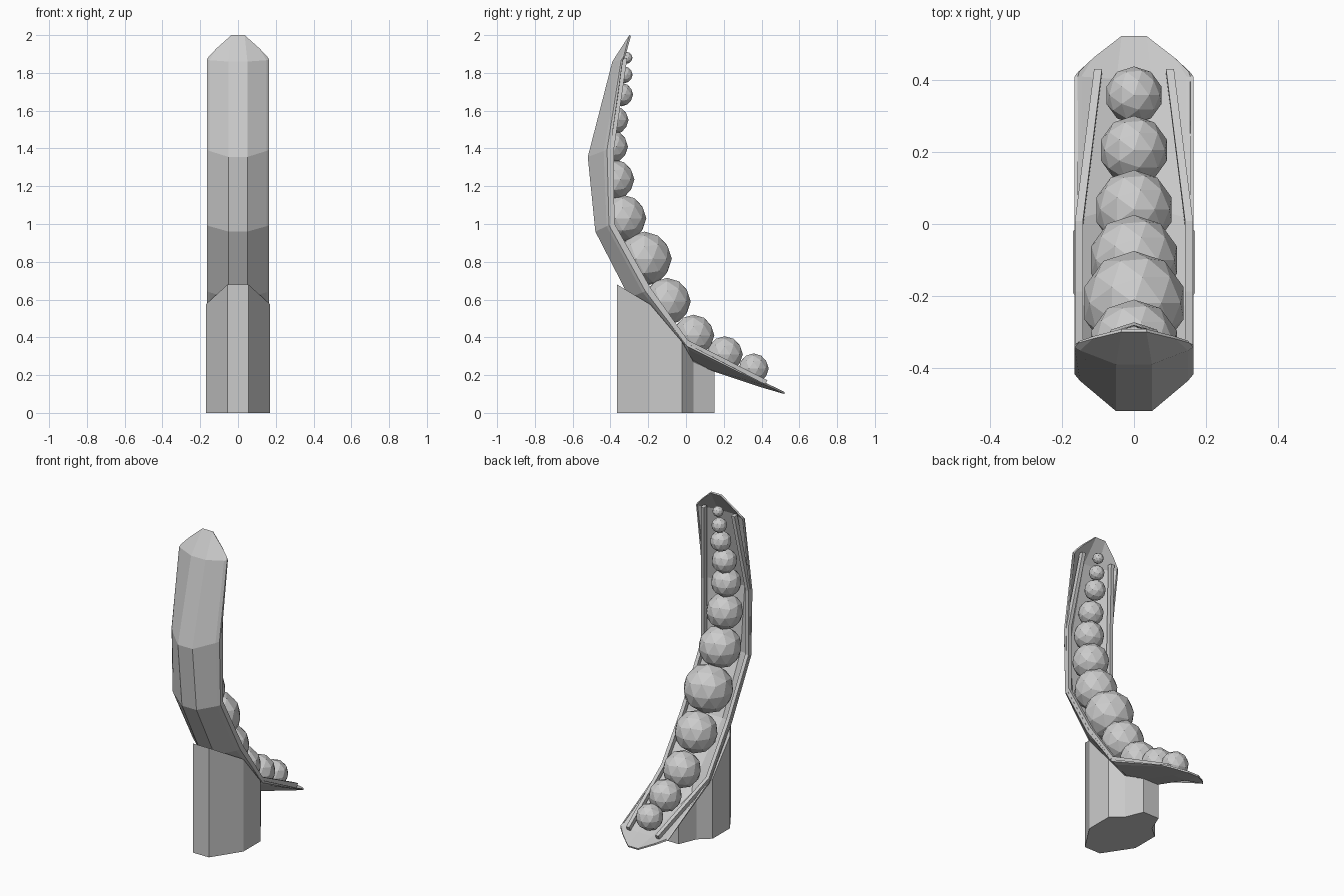
import bpy, bmesh
from mathutils import Vector as V

if "Cube" in bpy.data.objects:
    bpy.data.objects.remove(bpy.data.objects["Cube"])


def make(name, verts, faces):
    me = bpy.data.meshes.new(name)
    me.from_pydata([tuple(v) for v in verts], [], faces)
    bm = bmesh.new()
    bm.from_mesh(me)
    bmesh.ops.recalc_face_normals(bm, faces=bm.faces)
    bm.to_mesh(me)
    bm.free()
    ob = bpy.data.objects.new(name, me)
    bpy.context.collection.objects.link(ob)
    return ob


# pod shell: stations of (keel y, keel z, rim y, rim z), bottom to top
stations = [(.40, .135, .41, .155), (.04, .255, 0, .37), (-.30, .61, -.20, .65),
            (-.48, .96, -.395, 1.0), (-.52, 1.355, -.40, 1.40), (-.39, 1.86, -.335, 1.87)]
section = [(.165, 1), (.165, .85), (.15, .7), (.05, 0)]   # x, keel-to-rim blend
tip_row = [(.163, .03), (.155, .12), (.115, .45), (.035, 1)]  # x, rim-to-tip blend


def mirrored(half):
    return half + [V((-p.x, p.y, p.z)) for p in reversed(half)]


def ring(s):
    k, r = V((0, s[0], s[1])), V((0, s[2], s[3]))
    return mirrored([k.lerp(r, t) + V((x, 0, 0)) for x, t in section])


def tip(s, end):
    r = V((0, s[2], s[3]))
    return mirrored([r.lerp(V(end), t) + V((x, 0, 0)) for x, t in tip_row])


rows = [tip(stations[0], (0, .52, .10))] + [ring(s) for s in stations]
rows.append(tip(stations[-1], (0, -.30, 2.0)))
n = 8
faces = [(i * n + j, i * n + j + 1, (i + 1) * n + j + 1, (i + 1) * n + j)
         for i in range(len(rows) - 1) for j in range(n - 1)]
shell = make("pod_shell", [p for r in rows for p in r], faces)
shell.data.update()
# make the normals face the keel side, then thicken inward
mid = shell.data.polygons[4 * (n - 1) + 3]
if mid.normal.y > 0:
    shell.data.flip_normals()
mod = shell.modifiers.new("thickness", 'SOLIDIFY')
mod.thickness = .01
mod.offset = -1

# lips along the two rims
path = [(.10, .425, .16), (.153, 0, .375), (.153, -.2, .655),
        (.153, -.393, 1.0), (.153, -.395, 1.4), (.105, -.325, 1.88)]
lv = []
for i, p in enumerate(path):
    a, b = V(path[max(i - 1, 0)]), V(path[min(i + 1, len(path) - 1)])
    side = V((1, 0, 0))
    nor = (b - a).cross(side).normalized()
    lv += [V(p) + side * sx * .011 + nor * sn * .014
           for sx, sn in ((-1, -1), (1, -1), (1, 1), (-1, 1))]
lf = [(i * 4 + j, i * 4 + (j + 1) % 4, i * 4 + 4 + (j + 1) % 4, i * 4 + 4 + j)
      for i in range(len(path) - 1) for j in range(4)]
last = 4 * (len(path) - 1)
lf += [(0, 1, 2, 3), (last, last + 1, last + 2, last + 3)]
lip = make("pod_lips", lv, lf)
lip.modifiers.new("mirror", 'MIRROR')

# stump: outline (x, y, top z) cut to the slope of the pod
half = [V((.055, -.365, .68)), V((.17, -.19, .575)), V((.17, -.02, .375)),
        V((.10, .04, .27)), V((.055, .15, .22))]
top = mirrored(half)
m = len(top)
sv = [V((p.x, p.y, 0)) for p in top] + top + [V((0, -.1, .385))]
sf = [(i, (i + 1) % m, m + (i + 1) % m, m + i) for i in range(m)]
sf += [(m + i, m + (i + 1) % m, 2 * m) for i in range(m)]
sf.append(tuple(range(m)))
make("stump", sv, sf)

# peas: y, z, radius
peas = [(.358, .235, .08), (.205, .31, .096), (.04, .41, .11), (-.10, .59, .125),
        (-.22, .815, .145), (-.335, 1.03, .125), (-.38, 1.235, .107), (-.395, 1.41, .088),
        (-.378, 1.55, .074), (-.342, 1.685, .062), (-.327, 1.79, .045), (-.315, 1.88, .032)]
for y, z, r in peas:
    bpy.ops.mesh.primitive_ico_sphere_add(subdivisions=2, radius=r, location=(0, y, z))
    bpy.context.object.name = "pea"
